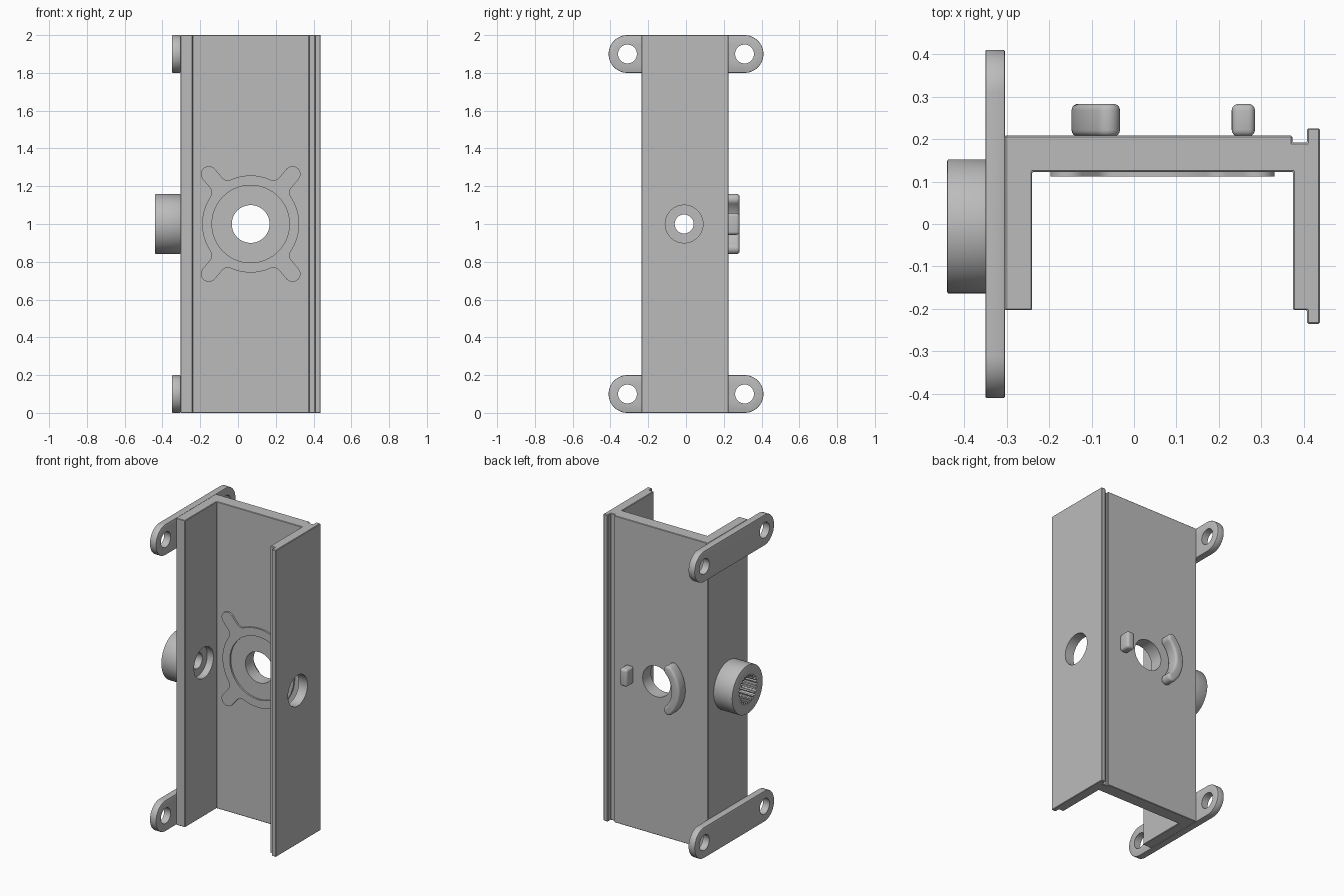
import bpy, bmesh
from math import sin, cos, pi, radians, atan2, sqrt

old = bpy.data.objects.get("Cube")
if old:
    bpy.data.objects.remove(old, do_unlink=True)

gray = bpy.data.materials.new("plain gray")
gray.use_nodes = True
COLOR = (0.5, 0.5, 0.5, 1)
gray.diffuse_color = COLOR
gray.node_tree.nodes["Principled BSDF"].inputs["Base Color"].default_value = COLOR

HUB_X, MID_Z, BORE_Y = 0.067, 1.0, -0.01


def arc(cx, cy, r, a0, a1, n=16):
    """Points along an arc, angles in radians."""
    return [(cx + r * cos(a0 + (a1 - a0) * i / n),
             cy + r * sin(a0 + (a1 - a0) * i / n)) for i in range(n + 1)]


def circle(cx, cy, r, n=64):
    return arc(cx, cy, r, 0, 2 * pi, n)[:-1]


def prism(name, outline, axis, lo, hi):
    """Extrude a closed outline along an axis from lo to hi."""
    place = {"x": lambda u, v: (lo, u, v),
             "y": lambda u, v: (u, lo, v),
             "z": lambda u, v: (u, v, lo)}[axis]
    bm = bmesh.new()
    face = bm.faces.new([bm.verts.new(place(u, v)) for u, v in outline])
    top = bmesh.ops.extrude_face_region(bm, geom=[face])["geom"]
    step = [(hi - lo) * (axis == a) for a in "xyz"]
    bmesh.ops.translate(bm, vec=step, verts=[g for g in top if isinstance(g, bmesh.types.BMVert)])
    bmesh.ops.recalc_face_normals(bm, faces=bm.faces)
    mesh = bpy.data.meshes.new(name)
    bm.to_mesh(mesh)
    bm.free()
    mesh.materials.append(gray)
    obj = bpy.data.objects.new(name, mesh)
    bpy.context.collection.objects.link(obj)
    return obj


def bake(obj):
    """Replace the mesh with its modified result."""
    graph = bpy.context.evaluated_depsgraph_get()
    mesh = bpy.data.meshes.new_from_object(obj.evaluated_get(graph))
    obj.modifiers.clear()
    obj.data = mesh


def bevel(obj, width, segments=2):
    mod = obj.modifiers.new("bevel", "BEVEL")
    mod.width, mod.segments = width, segments
    mod.limit_method, mod.angle_limit = "ANGLE", radians(40)
    bake(obj)


def cut(obj, *cutter):
    """Subtract a temporary prism."""
    tool = prism("cutter", *cutter)
    tool.hide_render = True
    mod = obj.modifiers.new("cut", "BOOLEAN")
    mod.operation, mod.solver, mod.object = "DIFFERENCE", "EXACT", tool
    bake(obj)
    bpy.data.objects.remove(tool, do_unlink=True)


parts = []

# Channel body: left wall, back plate, right wall with its overlapping outer flange
channel = prism("channel_body", [
    (-0.305, -0.203), (-0.24, -0.203), (-0.24, 0.123), (0.375, 0.123),
    (0.375, -0.203), (0.408, -0.203), (0.408, -0.235), (0.438, -0.235),
    (0.438, 0.225), (0.408, 0.225), (0.408, 0.192), (0.373, 0.192),
    (0.373, 0.208), (-0.305, 0.208)], "z", 0, 2)
bevel(channel, 0.003, 1)
cut(channel, circle(HUB_X, MID_Z, 0.1), "y", 0.05, 0.3)
cut(channel, circle(BORE_Y, MID_Z, 0.1), "x", 0.3, 0.5)
cut(channel, circle(BORE_Y, MID_Z, 0.1), "x", -0.285, -0.2)
cut(channel, circle(BORE_Y, MID_Z, 0.05), "x", -0.35, -0.2)
parts.append(channel)

# Mounting straps with rounded ends and a screw hole at each end
for name, z in (("lower_mounting_strap", 0.1), ("upper_mounting_strap", 1.9)):
    outline = arc(0.31, z, 0.1, -pi / 2, pi / 2, 24) + arc(-0.31, z, 0.1, pi / 2, 1.5 * pi, 24)
    strap = prism(name, outline, "x", -0.35, -0.304)
    bevel(strap, 0.004)
    for y in (-0.31, 0.31):
        cut(strap, circle(y, z, 0.05, 40), "x", -0.4, -0.25)
    parts.append(strap)

# Round boss on the right-hand side with a splined socket
boss = prism("splined_boss", circle(BORE_Y + 0.004, MID_Z, 0.158, 80), "x", -0.44, -0.304)
bevel(boss, 0.004)
TEETH = 24
spline = []
for i in range(TEETH):
    for share, r in ((0, 0.082), (0.4, 0.082), (0.5, 0.095), (0.9, 0.095)):
        a = 2 * pi * (i + share) / TEETH
        spline.append((BORE_Y + r * cos(a), MID_Z + r * sin(a)))
cut(boss, spline, "x", -0.5, -0.335)
cut(boss, circle(BORE_Y, MID_Z, 0.05), "x", -0.4, -0.25)
parts.append(boss)

# Thin raised ring with four filleted arms around the hub hole
RING, WIDE, FILLET, REACH = 0.257, 0.042, 0.04, 0.345
along = sqrt((RING + FILLET) ** 2 - (WIDE + FILLET) ** 2)
half = atan2(WIDE + FILLET, along)
arm = (arc(along, -WIDE - FILLET, FILLET, pi - half, pi / 2, 6)
       + arc(REACH, 0, WIDE, -pi / 2, pi / 2, 12)
       + arc(along, WIDE + FILLET, FILLET, -pi / 2, half - pi, 6))
angles = [radians(d) for d in (50, 130, 230, 310)]
outline = []
for a, following in zip(angles, angles[1:] + [angles[0] + 2 * pi]):
    outline += [(HUB_X + u * cos(a) - v * sin(a), MID_Z + u * sin(a) + v * cos(a)) for u, v in arm]
    outline += arc(HUB_X, MID_Z, RING, a + half, following - half, 20)[1:-1]
ring = prism("ring_with_arms", outline, "y", 0.112, 0.124)
cut(ring, circle(HUB_X, MID_Z, 0.205), "y", 0.05, 0.2)
parts.append(ring)

# Curved stop on the back: a rounded-end arc around the hub
MID_R, W, SPAN = 0.184, 0.03, pi / 4
tips = [(HUB_X + MID_R * cos(a), MID_Z + MID_R * sin(a)) for a in (pi - SPAN, pi + SPAN)]
outline = (arc(HUB_X, MID_Z, MID_R + W, pi - SPAN, pi + SPAN, 32)
           + arc(*tips[1], W, pi + SPAN, 2 * pi + SPAN, 12)[1:]
           + arc(HUB_X, MID_Z, MID_R - W, pi + SPAN, pi - SPAN, 32)[1:]
           + arc(*tips[0], W, -SPAN, pi - SPAN, 12)[1:-1])
stop = prism("curved_stop", outline, "y", 0.206, 0.283)
bevel(stop, 0.015, 4)
parts.append(stop)

# Small rounded peg on the other side of the hub
peg = prism("small_peg", [(0.23, 0.943), (0.285, 0.943), (0.285, 1.057), (0.23, 1.057)],
            "y", 0.206, 0.283)
bevel(peg, 0.016, 4)
parts.append(peg)

# Smooth curved surfaces while keeping sharp edges
bpy.ops.object.select_all(action="DESELECT")
for obj in parts:
    obj.select_set(True)
bpy.context.view_layer.objects.active = channel
bpy.ops.object.shade_smooth_by_angle(angle=radians(30))
